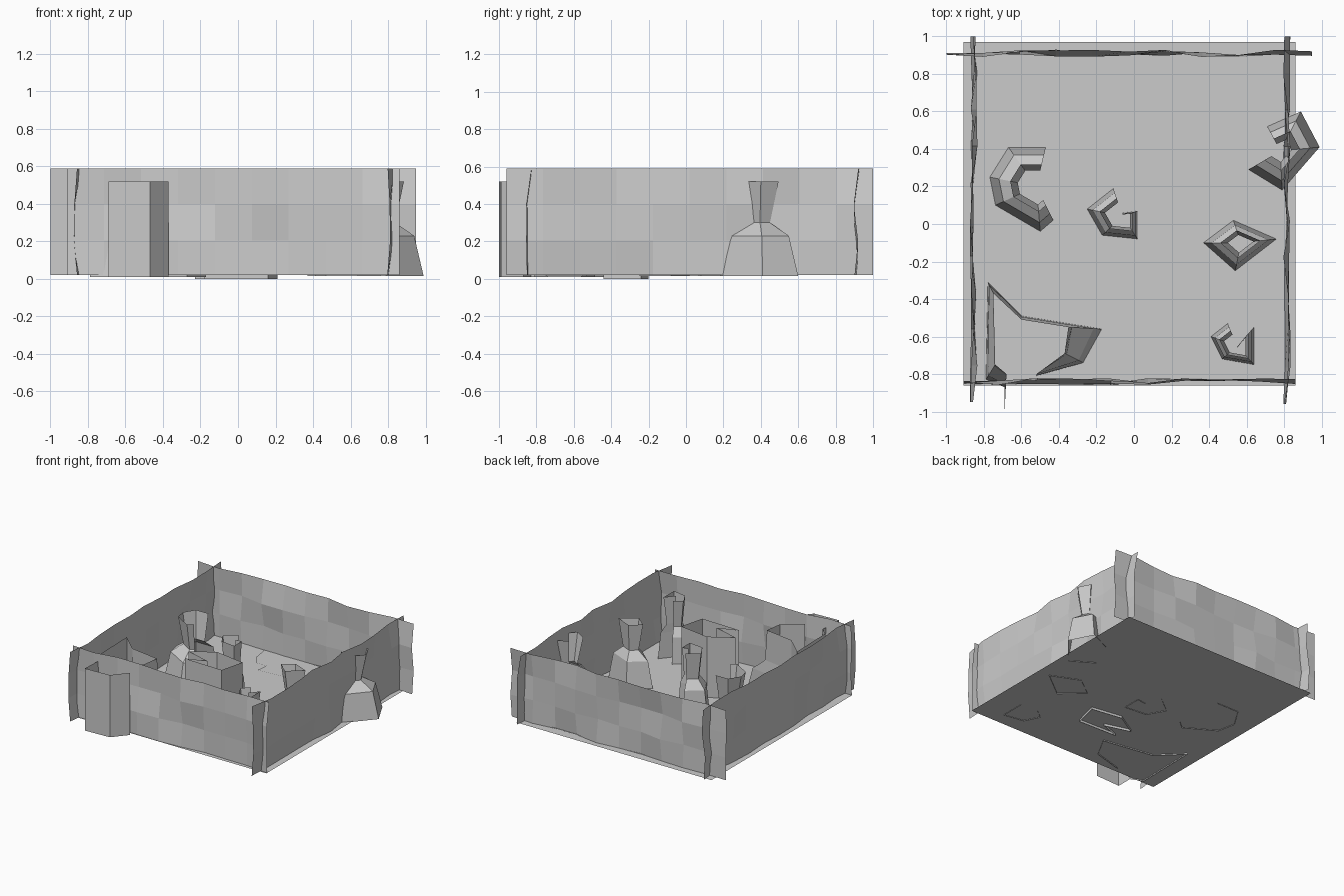
import bpy, random

random.seed(4)


def make(name, verts, faces):
    me = bpy.data.meshes.new(name)
    me.from_pydata(verts, [], faces)
    me.update()
    ob = bpy.data.objects.new(name, me)
    bpy.context.collection.objects.link(ob)
    return ob


def loft(name, rings, closed=False):
    """Skin a stack of equally sized outlines, open or closed."""
    n = len(rings[0])
    verts = [v for r in rings for v in r]
    faces = []
    for k in range(len(rings) - 1):
        for i in range(n if closed else n - 1):
            j = (i + 1) % n
            faces.append((k*n + i, k*n + j, (k+1)*n + j, (k+1)*n + i))
    return make(name, verts, faces)


def wall(name, along_x, pos, a, b, cols=10):
    """Thin uneven sheet of flat panels."""
    rings = []
    for z in (0.02, 0.205, 0.40, 0.59):
        ring = []
        for i in range(cols + 1):
            t = a + (b - a) * i / cols
            d = pos + random.uniform(-0.02, 0.02)
            ring.append((t, d, z) if along_x else (d, t, z))
        rings.append(ring)
    loft(name, rings)


def chimney(name, centre, base, scales, closed=False):
    """Hollow stack: flared foot, waist, flared mouth."""
    cx, cy = centre
    rings = [[(cx + (x-cx)*s, cy + (y-cy)*s, z) for x, y in base]
             for z, s in zip((0.015, 0.23, 0.30, 0.52), scales)]
    loft(name, rings, closed)


# floor sheet
make("floor", [(-0.91, -0.86, 0.02), (0.86, -0.86, 0.02),
               (0.86, 0.97, 0.02), (-0.91, 0.97, 0.02)], [(0, 1, 2, 3)])

# four crossing walls
wall("front_wall", True, -0.84, -0.91, 0.86, 9)
wall("back_wall", True, 0.91, -1.0, 0.95)
wall("left_wall", False, -0.855, -0.95, 1.0)
wall("right_wall", False, 0.815, -0.96, 1.0)

# hollow stacks standing on the floor
chimney("left_stack", (-0.52, 0.2),
        [(-0.47, 0.41), (-0.67, 0.41), (-0.77, 0.25), (-0.74, 0.10),
         (-0.50, -0.04), (-0.43, 0.02)], (1, 0.8, 0.4, 0.56))
chimney("right_stack", (0.57, -0.10),
        [(0.37, -0.10), (0.53, 0.02), (0.76, -0.08), (0.54, -0.25)],
        (1, 0.78, 0.35, 0.55), True)
chimney("middle_stack", (-0.06, 0.04),
        [(-0.11, 0.19), (-0.25, 0.08), (-0.17, -0.06), (0.02, -0.08),
         (0.02, 0.07), (-0.06, 0.06)], (1, 0.85, 0.5, 0.65))
chimney("front_right_stack", (0.55, -0.65),
        [(0.50, -0.53), (0.41, -0.60), (0.47, -0.72), (0.64, -0.75),
         (0.64, -0.55), (0.55, -0.66)], (1, 0.85, 0.5, 0.68))
chimney("outer_right_stack", (0.78, 0.39),
        [(0.71, 0.52), (0.89, 0.60), (0.99, 0.41), (0.79, 0.18),
         (0.61, 0.29)], (1, 0.76, 0.28, 0.5))

# straight notched tower
tower = [(-0.23, -0.31), (-0.05, -0.20), (0.21, -0.24), (0.16, -0.44),
         (-0.18, -0.43), (-0.02, -0.37)]
loft("centre_tower", [[(x, y, z) for x, y in tower] for z in (0, 0.27, 0.52)], True)

# large corner enclosure: flared foot, straight top, broken open
foot = [(-0.37, -0.87), (-0.47, -0.99), (-0.69, -1.0), (-0.69, -0.87),
        (-0.79, -0.83), (-0.78, -0.31), (-0.60, -0.49), (-0.17, -0.56),
        (-0.27, -0.74), (-0.52, -0.81)]
top = [(-0.37, -0.87), (-0.47, -0.99), (-0.69, -1.0), (-0.68, -0.80),
       (-0.74, -0.75), (-0.75, -0.37), (-0.60, -0.51), (-0.35, -0.55),
       (-0.37, -0.69), (-0.52, -0.80)]
rings = []
for z, t in ((0.01, 0), (0.17, 0.25), (0.27, 0.9), (0.52, 1)):
    rings.append([(a + (c-a)*t, b + (d-b)*t, z)
                  for (a, b), (c, d) in zip(foot, top)])
loft("corner_enclosure", rings)

# low patch on the floor by the back wall
patch = [(-0.39, 0.90), (-0.37, 0.77), (-0.31, 0.68), (-0.22, 0.68),
         (-0.23, 0.58), (0.0, 0.60), (0.10, 0.60), (0.16, 0.54),
         (0.34, 0.54), (0.40, 0.61), (0.50, 0.57), (0.59, 0.69),
         (0.53, 0.75), (0.59, 0.90)]
make("floor_patch", [(x, y, 0.025) for x, y in patch], [tuple(range(len(patch)))])
